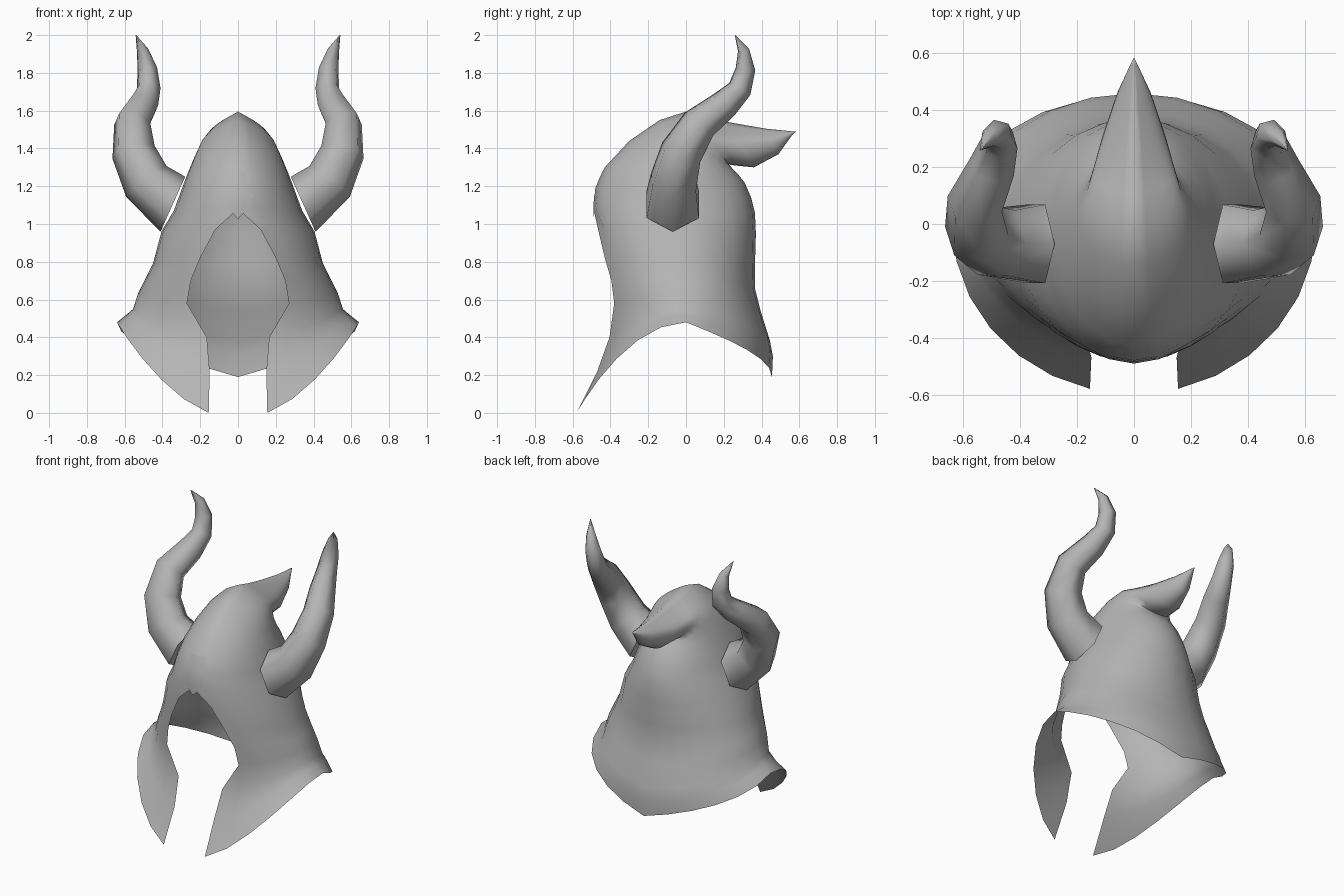
import bpy, bmesh
from math import sin, cos, pi, asin, sqrt
from mathutils import Vector, Quaternion
from mathutils.bvhtree import BVHTree

cube = bpy.data.objects.get("Cube")
if cube:
    bpy.data.objects.remove(cube)

steel = bpy.data.materials.new("grey_steel")
steel.use_nodes = True
colour = (0.46, 0.46, 0.46, 1)
steel.diffuse_color = colour
steel.node_tree.nodes["Principled BSDF"].inputs["Base Color"].default_value = colour


def finish(name, bm):
    """Turn a half-model bmesh into a smooth-shaded object mirrored in x."""
    bmesh.ops.recalc_face_normals(bm, faces=bm.faces)
    mesh = bpy.data.meshes.new(name)
    bm.to_mesh(mesh)
    bm.free()
    mesh.materials.append(steel)
    obj = bpy.data.objects.new(name, mesh)
    bpy.context.collection.objects.link(obj)
    mod = obj.modifiers.new("Mirror", 'MIRROR')
    mod.merge_threshold = 0.002
    bpy.ops.object.select_all(action='DESELECT')
    obj.select_set(True)
    bpy.context.view_layer.objects.active = obj
    bpy.ops.object.shade_smooth_by_angle(angle=1.3)


def bridge(bm, rows, closed=False):
    """Quads between consecutive rows of vertices."""
    for a, b in zip(rows, rows[1:]):
        n = len(a)
        for i in range(n if closed else n - 1):
            j = (i + 1) % n
            bm.faces.new((a[i], a[j], b[j], b[i]))


COLS = 6   # columns per quarter of the shell


def half_ring(x0, yf, zf, w, ys, zs, yb, zb, tilted):
    """Half ring from the front edge, past the side, to the back centre."""
    a0 = asin(x0 / w)
    depth = (ys - yf) / sqrt(1 - (x0 / w) ** 2)
    pts = []
    for i in range(COLS + 1):
        t = i / COLS
        a = a0 + (pi / 2 - a0) * t
        ease = t if tilted else sin(pi / 2 * t ** 1.3)
        pts.append((w * sin(a), ys - depth * cos(a), zf + (zs - zf) * ease))
    for i in range(1, COLS + 1):
        t = i / COLS
        a = t * pi / 2
        ease = sin(a) if tilted else t
        pts.append((w * cos(a), ys + (yb - ys) * sin(a), zs + (zb - zs) * ease))
    return pts


# Crown and swept-back crest: front y, front z, half width, back y, back z
crown = [
    (0.56, 1.491, 0.012, 0.565, 1.475),
    (0.42, 1.505, 0.06, 0.49, 1.37),
    (0.22, 1.54, 0.115, 0.36, 1.30),
    (0.11, 1.565, 0.145, 0.26, 1.31),
    (0.0, 1.595, 0.165, 0.225, 1.315),
    (-0.14, 1.55, 0.195, 0.24, 1.30),
    (-0.30, 1.44, 0.23, 0.27, 1.27),
    (-0.43, 1.30, 0.27, 0.31, 1.22),
    (-0.48, 1.19, 0.305, 0.345, 1.14),
    (-0.49, 1.08, 0.34, 0.365, 1.06),
]
# Face opening, neck and rim: front x y z, half width, side y z, back y z
skirt = [
    (0.12, -0.465, 0.97, 0.405, -0.05, 0.96, 0.37, 0.95),
    (0.20, -0.43, 0.82, 0.45, -0.02, 0.79, 0.365, 0.78),
    (0.25, -0.395, 0.70, 0.495, 0, 0.70, 0.365, 0.66),
    (0.27, -0.38, 0.58, 0.53, 0, 0.63, 0.395, 0.54),
    (0.165, -0.405, 0.40, 0.555, 0, 0.55, 0.445, 0.38),
    (0.15, -0.47, 0.22, 0.59, 0, 0.52, 0.46, 0.30),
    (0.155, -0.58, 0.0, 0.64, 0, 0.48, 0.455, 0.19),
]
bm = bmesh.new()
rings = [half_ring(0, yf, zf, w, (yf + yb) / 2, (zf + zb) / 2, yb, zb, True)
         for yf, zf, w, yb, zb in crown]
rings += [half_ring(*row, False) for row in skirt]
rows = [[bm.verts.new(p) for p in ring] for ring in rings]
bridge(bm, rows)
tip = bm.verts.new((0, 0.585, 1.49))
for a, b in zip(rows[0], rows[0][1:]):
    bm.faces.new((tip, a, b))
surface = BVHTree.FromBMesh(bm)
finish("helmet_shell", bm)

# Thin brow plate lying on the front of the shell: height, half width
bm = bmesh.new()
rows = []
for z, half in [(1.03, 0.004), (1.09, 0.06), (1.15, 0.08), (1.22, 0.07), (1.28, 0.05)]:
    row = []
    for x in (0.0, half / 2, half):
        hit = surface.ray_cast(Vector((x + 0.001, -2, z)), Vector((0, 1, 0)))[0]
        y = hit.y if hit and hit.y < 0 else -0.488
        row.append(bm.verts.new((x, y - 0.002, z)))
    rows.append(row)
bridge(bm, rows)
finish("brow_plate", bm)

# Curved six-sided horns: centre x y z, radius
path = [
    (0.345, -0.07, 1.105, 0.16),
    (0.485, -0.065, 1.225, 0.135),
    (0.553, -0.025, 1.38, 0.118),
    (0.56, 0.07, 1.53, 0.1),
    (0.50, 0.20, 1.63, 0.083),
    (0.473, 0.285, 1.715, 0.066),
    (0.48, 0.315, 1.82, 0.054),
    (0.505, 0.305, 1.92, 0.032),
    (0.54, 0.26, 2.0, 0.002),
]
bm = bmesh.new()
centres = [Vector(p[:3]) for p in path]
up = Vector((-0.41, 0, 0.91))
previous = Vector((0.91, 0, 0.41))
rows = []
for i, c in enumerate(centres):
    tangent = previous
    if i:
        ahead = centres[min(i + 1, len(path) - 1)]
        tangent = (ahead - centres[i - 1]).normalized()
    up = previous.rotation_difference(tangent) @ up
    previous = tangent
    rows.append([bm.verts.new(c + Quaternion(tangent, k * pi / 3) @ up * path[i][3])
                 for k in range(6)])
bridge(bm, rows, closed=True)
bm.faces.new(rows[0])
bm.faces.new(rows[-1])
finish("horns", bm)
